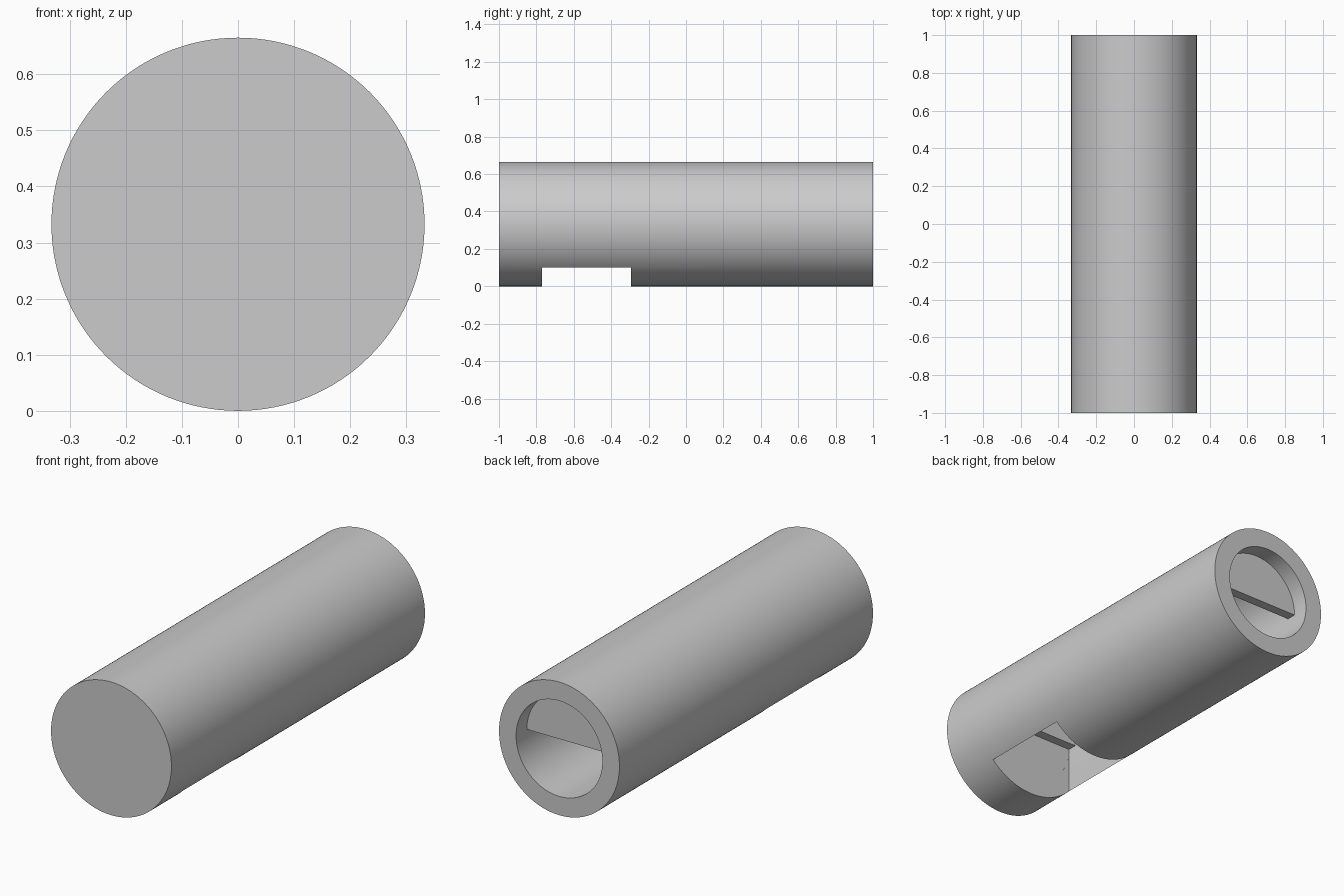
import bpy, bmesh, math
from mathutils import Matrix, Vector

if "Cube" in bpy.data.objects:
    bpy.data.objects.remove(bpy.data.objects["Cube"], do_unlink=True)

R = 0.3325          # outer radius, also the height of the axis
BORE = 0.2385       # inner radius
FLOOR = -0.77       # closed end of the bore
SEGMENTS = 128

grey = bpy.data.materials.new("plain grey")
grey.use_nodes = True
grey.diffuse_color = (0.6, 0.6, 0.6, 1)
grey.node_tree.nodes["Principled BSDF"].inputs["Base Color"].default_value = (0.6, 0.6, 0.6, 1)


def add_object(name, bm):
    bmesh.ops.recalc_face_normals(bm, faces=bm.faces)
    mesh = bpy.data.meshes.new(name)
    bm.to_mesh(mesh)
    bm.free()
    mesh.materials.append(grey)
    obj = bpy.data.objects.new(name, mesh)
    bpy.context.collection.objects.link(obj)
    return obj


def activate(obj):
    bpy.ops.object.select_all(action='DESELECT')
    obj.select_set(True)
    bpy.context.view_layer.objects.active = obj


def smooth(obj):
    activate(obj)
    bpy.ops.object.shade_smooth_by_angle(angle=math.radians(30))


# Tube: a profile spun about the long axis, closed at the front
bm = bmesh.new()
profile = [(0, -1), (R, -1), (R, 1), (BORE, 1), (BORE, FLOOR), (0, FLOOR)]
verts = [bm.verts.new((x, y, R)) for x, y in profile]
edges = [bm.edges.new(pair) for pair in zip(verts, verts[1:])]
bmesh.ops.spin(bm, geom=verts + edges, cent=(0, 0, R), axis=(0, 1, 0),
               angle=math.tau, steps=SEGMENTS, use_merge=True)
bmesh.ops.remove_doubles(bm, verts=bm.verts, dist=1e-5)
tube = add_object("tube", bm)

# Square window cut through the underside up to the axis
low, high = Vector((-0.237, FLOOR + 0.0005, -0.1)), Vector((0.237, -0.295, R))
bm = bmesh.new()
bmesh.ops.create_cube(bm, size=1, matrix=Matrix.Translation((low + high) / 2)
                      @ Matrix.Diagonal((*(high - low), 1)))
cutter = add_object("window_cutter", bm)
cutter.hide_render = True
cut = tube.modifiers.new("window", 'BOOLEAN')
cut.operation = 'DIFFERENCE'
cut.solver = 'EXACT'
cut.object = cutter
activate(tube)
bpy.ops.object.modifier_apply(modifier=cut.name)
bpy.data.objects.remove(cutter, do_unlink=True)
smooth(tube)


# Half-disc baffles filling the upper half of the bore
def half_disc(name, y0, y1):
    bm = bmesh.new()
    radius = BORE + 0.003
    arc = [math.pi * i / 48 for i in range(49)]
    face = bm.faces.new([bm.verts.new((radius * math.cos(a), y0, R + radius * math.sin(a)))
                         for a in arc])
    new = bmesh.ops.extrude_face_region(bm, geom=[face])["geom"]
    bmesh.ops.translate(bm, vec=(0, y1 - y0, 0),
                        verts=[v for v in new if isinstance(v, bmesh.types.BMVert)])
    if not face.is_valid or len(bm.faces) < 51:
        bm.faces.new([v for v in bm.verts if abs(v.co.y - y0) < 1e-6])
    smooth(add_object(name, bm))


half_disc("front_baffle", FLOOR - 0.005, FLOOR + 0.047)
half_disc("back_baffle", 0.866, 0.915)
